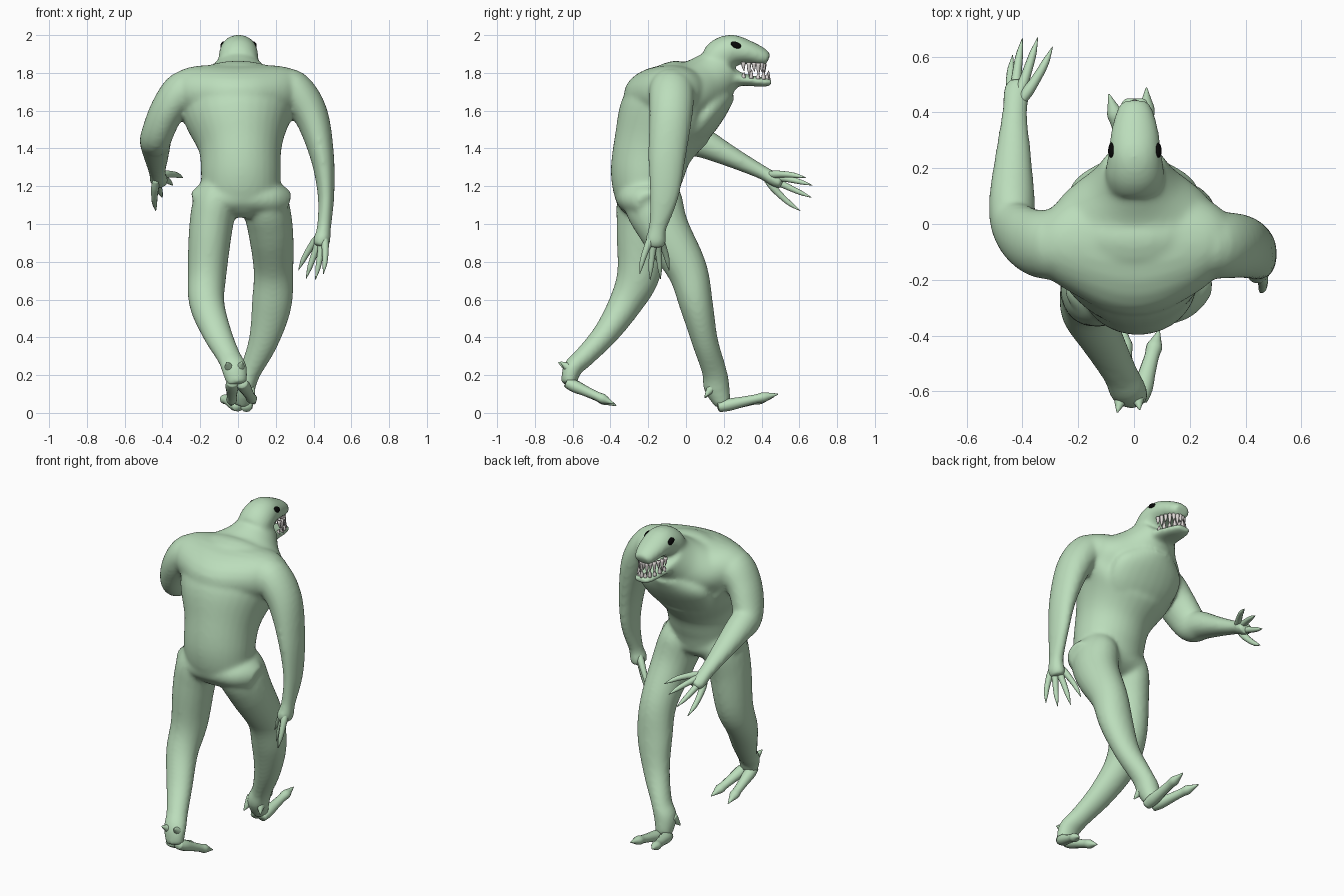
import bpy, bmesh, math
from mathutils import Vector, Matrix


def material(name, rgb):
    m = bpy.data.materials.new(name)
    m.diffuse_color = (*rgb, 1)
    return m


SKIN = material("pale green skin", (0.50, 0.725, 0.50))
BLACK = material("black eye", (0.002, 0.002, 0.002))
IVORY = material("ivory tooth", (0.72, 0.68, 0.66))


def spline(keys, steps):
    """Catmull-Rom through tuples of (x, y, z, half width, half depth)."""
    k = [keys[0]] + list(keys) + [keys[-1]]
    out = []
    for i in range(1, len(k) - 2):
        for s in range(steps):
            t = s / steps
            out.append([0.5 * (2 * b + (c - a) * t + (2 * a - 5 * b + 4 * c - d) * t * t
                               + (3 * b - a - 3 * c + d) * t ** 3)
                        for a, b, c, d in zip(k[i - 1], k[i], k[i + 1], k[i + 2])])
    return out + [list(keys[-1])]


def tube(bm, keys, sides=20, steps=5, ref=(1, 0, 0)):
    """Closed tube with elliptical rings square to its path; ref is the width direction."""
    pts = spline(keys, steps)
    rings = []
    for i, p in enumerate(pts):
        a, b = pts[max(i - 1, 0)], pts[min(i + 1, len(pts) - 1)]
        t = (Vector(b[:3]) - Vector(a[:3])).normalized()
        u = Vector(ref)
        u = (u - t * u.dot(t)).normalized()
        v = t.cross(u)
        ring = []
        for n in range(sides):
            w = 2 * math.pi * n / sides
            ring.append(bm.verts.new(Vector(p[:3]) + u * p[3] * math.cos(w) + v * p[4] * math.sin(w)))
        rings.append(ring)
    for r, q in zip(rings, rings[1:]):
        for n in range(sides):
            m = (n + 1) % sides
            bm.faces.new((r[n], r[m], q[m], q[n]))
    bm.faces.new(rings[0][::-1])
    bm.faces.new(rings[-1])


def finish(bm, name, mat):
    bmesh.ops.recalc_face_normals(bm, faces=bm.faces[:])
    for f in bm.faces:
        f.smooth = True
    me = bpy.data.meshes.new(name)
    bm.to_mesh(me)
    bm.free()
    me.materials.append(mat)
    ob = bpy.data.objects.new(name, me)
    bpy.context.collection.objects.link(ob)
    return ob


# body: overlapping tubes melted into one skin
body = bmesh.new()
# torso and neck
tube(body, [(0.012, -0.2, 1.04, .1, .08), (0.015, -0.205, 1.1, .2, .15), (0.015, -0.208, 1.24, .21, .19),
            (0.012, -0.175, 1.40, .22, .212), (0.0, -0.105, 1.56, .285, .255), (0.0, -0.025, 1.665, .315, .215),
            (0.0, 0.07, 1.72, .275, .165), (0.0, 0.15, 1.785, .165, .138), (0.0, 0.215, 1.85, .105, .118)], 32)
# breast, hips and shoulder girdle
tube(body, [(.005, -.06, 1.39, .12, .07), (0, .0, 1.46, .19, .09), (0, .07, 1.545, .235, .1),
            (0, .14, 1.63, .22, .09), (0, .19, 1.71, .12, .08)], 24)
tube(body, [(-.225, -.215, 1.1, .07, .07), (-.14, -.215, 1.13, .14, .1), (.015, -.21, 1.14, .165, .105),
            (.17, -.2, 1.13, .145, .1), (.257, -.185, 1.1, .075, .07)], 24, 5, (0, 1, 0))
tube(body, [(-.35, -.07, 1.71, .08, .08), (-.27, -.07, 1.705, .15, .125), (-.15, -.07, 1.695, .215, .148),
            (0, -.08, 1.685, .25, .158), (.15, -.07, 1.695, .215, .148), (.27, -.07, 1.705, .15, .125),
            (.35, -.08, 1.71, .08, .08)], 24, 5, (0, 1, 0))
# skull with snout, then lower jaw
tube(body, [(0.003, .14, 1.86, .10, .08), (0.003, .19, 1.895, .105, .092), (0.003, .25, 1.918, .096, .085),
            (0.003, .33, 1.908, .086, .063), (0.003, .40, 1.884, .068, .049), (0.003, .435, 1.868, .05, .034)], 24)
tube(body, [(0.003, .16, 1.79, .09, .07), (0.003, .24, 1.775, .09, .052), (0.003, .31, 1.763, .082, .032),
            (0.003, .40, 1.752, .065, .026), (0.003, .452, 1.75, .045, .02)], 24)
# rear leg
tube(body, [(-.085, -.21, 1.28, .07, .1), (-.118, -.215, 1.13, .115, .15), (-.145, -.232, .97, .115, .137),
            (-.163, -.25, .74, .103, .116), (-.165, -.32, .58, .094, .09), (-.11, -.425, .42, .078, .068),
            (-.05, -.535, .3, .064, .056), (-.02, -.6, .235, .068, .052), (-.005, -.622, .15, .054, .04)])
# front leg
tube(body, [(.1, -.2, 1.28, .075, .1), (.14, -.178, 1.13, .12, .155), (.172, -.115, .97, .12, .135),
            (.188, .005, .76, .106, .108), (.178, .055, .57, .106, .089), (.135, .1, .38, .08, .07),
            (.065, .15, .22, .058, .066), (.03, .162, .14, .064, .07), (.02, .195, .045, .048, .044)])
# forward arm
tube(body, [(-.2, -.06, 1.71, .1, .1), (-.29, -.075, 1.705, .105, .125), (-.375, -.058, 1.6, .092, .118),
            (-.43, .0, 1.47, .084, .1), (-.437, .1, 1.425, .082, .079), (-.433, .24, 1.355, .066, .056),
            (-.428, .40, 1.275, .046, .038), (-.42, .47, 1.235, .05, .038), (-.41, .51, 1.215, .04, .032)])
# hanging arm
tube(body, [(.2, -.07, 1.72, .1, .1), (.29, -.075, 1.71, .105, .12), (.385, -.08, 1.58, .092, .115),
            (.445, -.1, 1.36, .064, .1), (.466, -.115, 1.15, .044, .078), (.455, -.15, .98, .038, .048),
            (.445, -.16, .92, .046, .056), (.435, -.163, .88, .04, .05)])
ob = finish(body, "body", SKIN)
r = ob.modifiers.new("melt", "REMESH")
r.mode = "VOXEL"
r.voxel_size = 0.011
r.use_smooth_shade = True
s = ob.modifiers.new("soften", "SMOOTH")
s.factor = 0.5
s.iterations = 14


# fingers: fan from the palm, tapering into claws
def digits(name, palm, tips, spread, r0):
    bm = bmesh.new()
    palm = Vector(palm)
    mid = sum((Vector(t) for t in tips), Vector()) / len(tips)
    for t in tips:
        t = Vector(t)
        base = palm + (t - mid) * spread
        keys = []
        for f, r in ((-.12, .9), (.1, 1.15), (.3, 1), (.55, .85), (.72, .7), (.85, .42), (1, .08)):
            p = base.lerp(t, f) + (t - mid) * 0.1 * math.sin(math.pi * f)
            keys.append((*p, r * r0, r * r0))
        tube(bm, keys, 10, 3)
    finish(bm, name, SKIN)


digits("forward_fingers", (-.418, .455, 1.24),
       [(-.292, .635, 1.245), (-.345, .668, 1.205), (-.40, .665, 1.14), (-.435, .605, 1.07)], .28, .018)
digits("hanging_fingers", (.44, -.163, .92),
       [(.32, -.09, .755), (.36, -.135, .71), (.41, -.19, .705), (.452, -.245, .735)], .28, .018)


# two-toed feet with knuckles, claws and heel spurs
def foot(name, toes, spurs):
    bm = bmesh.new()
    for a, b in toes:
        a, b = Vector(a), Vector(b)
        keys = []
        for f, r in ((-.08, .03), (.1, .036), (.35, .03), (.6, .026), (.74, .029), (.86, .017), (1, .003)):
            p = a.lerp(b, f)
            keys.append((*p, r, r * .9))
        tube(bm, keys, 12, 3)
    for a, b in spurs:
        a, b = Vector(a), Vector(b)
        tube(bm, [(*a, .034, .034), (*a.lerp(b, .5), .021, .021), (*b, .003, .003)], 10, 3)
    finish(bm, name, SKIN)


foot("rear_foot", [((-.03, -.615, .155), (-.035, -.37, .038)), ((.025, -.61, .15), (.09, -.38, .048))],
     [((-.04, -.6, .225), (-.06, -.675, .268)), ((.01, -.6, .225), (.02, -.665, .27))])
foot("front_foot", [((-.005, .195, .038), (-.09, .465, .085)), ((.045, .195, .036), (.045, .488, .1))],
     [((-.005, .15, .15), (-.03, .1, .08)), ((.055, .15, .15), (.085, .1, .085))])

# eyes: thin black ovals on both sides of the skull
bm = bmesh.new()
for side in (-1, 1):
    m = (Matrix.Translation((.003 + side * .083, .265, 1.947)) @ Matrix.Rotation(side * -.35, 4, "Y")
         @ Matrix.Rotation(side * .15, 4, "Z") @ Matrix.Rotation(-.35, 4, "X")
         @ Matrix.Diagonal((.012, .029, .018, 1)))
    bmesh.ops.create_uvsphere(bm, u_segments=16, v_segments=10, radius=1, matrix=m)
finish(bm, "eyes", BLACK)


# teeth: cones around the jaw arches, upper pointing down and lower up
def teeth(name, count, wide, front, root, length):
    bm = bmesh.new()
    for i in range(count):
        w = math.radians(-88 + 176 * i / (count - 1))
        x, y = .003 + wide * math.sin(w), .30 + front * math.cos(w)
        n = length * (1 if i % 2 else .65)
        z = root - .06 * (y - .30)
        tube(bm, [(x, y, z, .012, .012), (x, y, z + n * .5, .009, .009),
                  (x * 1.05, y + .003, z + n, .001, .001)], 8, 2)
    finish(bm, name, IVORY)


teeth("upper_teeth", 13, .073, .115, 1.858, -.075)
teeth("lower_teeth", 11, .065, .135, 1.772, .05)
